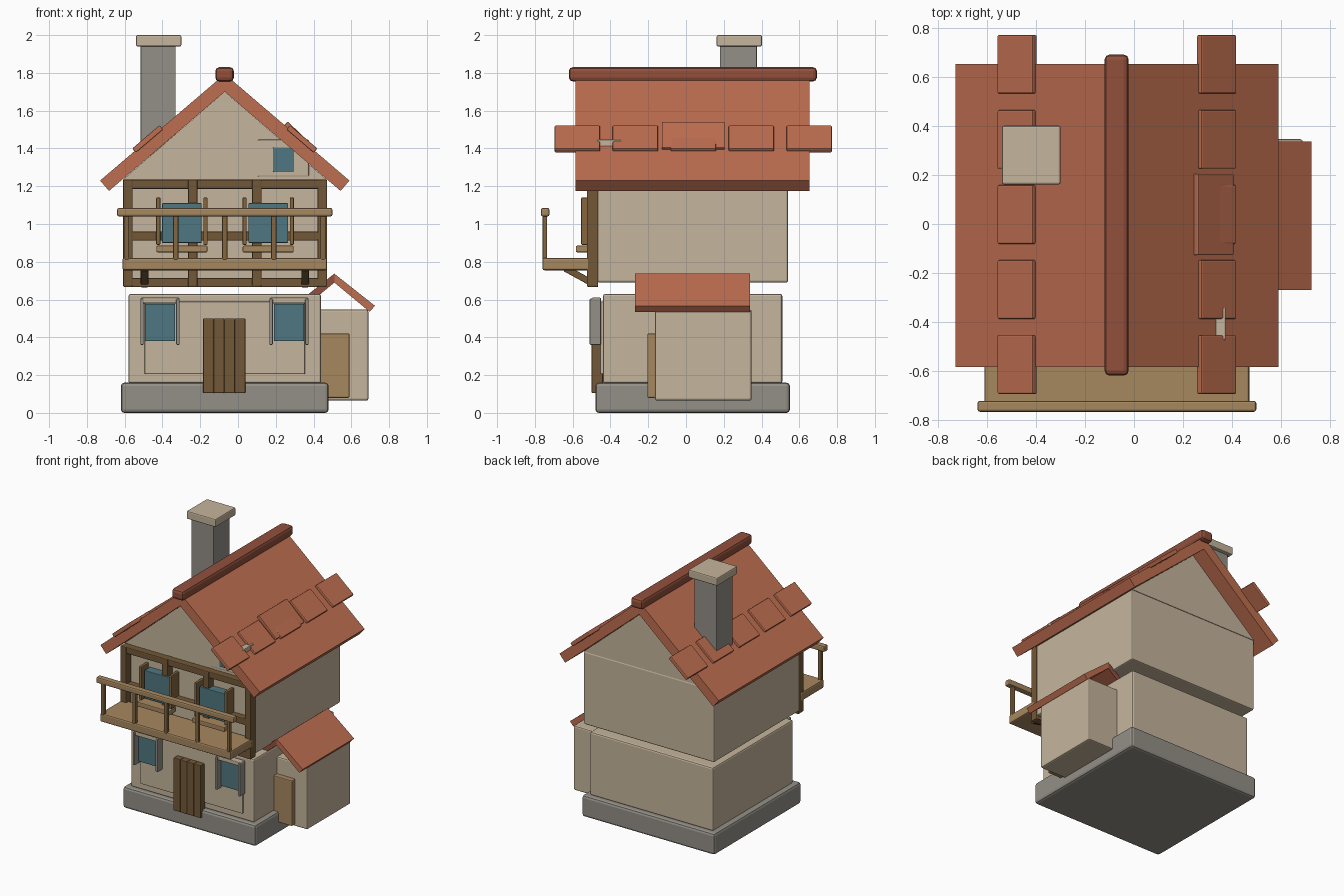
import bpy
import bmesh
import math
from mathutils import Matrix

cube = bpy.data.objects.get("Cube")
if cube:
    bpy.data.objects.remove(cube, do_unlink=True)


def material(name, *rgb):
    lin = [(c / 255 / 12.92) if c < 11 else ((c / 255 + 0.055) / 1.055) ** 2.4 for c in rgb]
    mat = bpy.data.materials.new(name)
    mat.use_nodes = True
    mat.diffuse_color = (*lin, 1)
    mat.node_tree.nodes["Principled BSDF"].inputs["Base Color"].default_value = (*lin, 1)
    return mat


PLASTER = material("plaster", 197, 181, 156)
STONE = material("stone", 148, 144, 135)
ROOF = material("roof_tile", 190, 110, 80)
RIDGE = material("dark_tile", 146, 80, 60)
TIMBER = material("dark_timber", 115, 88, 55)
WOOD = material("light_wood", 166, 135, 95)
POST = material("mid_wood", 132, 102, 64)
GLASS = material("glass", 78, 119, 129)


def finish(name, bm, mat, bevel):
    bmesh.ops.recalc_face_normals(bm, faces=bm.faces)
    mesh = bpy.data.meshes.new(name)
    bm.to_mesh(mesh)
    bm.free()
    mesh.materials.append(mat)
    obj = bpy.data.objects.new(name, mesh)
    bpy.context.collection.objects.link(obj)
    if bevel:
        mod = obj.modifiers.new("soft_edges", "BEVEL")
        mod.width = bevel
        mod.segments = 2
    return obj


def box(name, xs, ys, zs, mat, bevel=0.006, turn=0, axis="Y"):
    """Box between two limits on each axis, turned about its own centre."""
    bm = bmesh.new()
    bmesh.ops.create_cube(bm, size=1)
    spans = (xs, ys, zs)
    bm.transform(Matrix.Diagonal([b - a for a, b in spans] + [1]))
    bm.transform(Matrix.Rotation(turn, 4, axis))
    obj = finish(name, bm, mat, bevel)
    obj.location = [(a + b) / 2 for a, b in spans]
    return obj


def around(c, width):
    return (c - width / 2, c + width / 2)


def prism(name, profile, ys, mat):
    """Extrude an x-z outline along y."""
    bm = bmesh.new()
    face = bm.faces.new([bm.verts.new((x, ys[0], z)) for x, z in profile])
    out = bmesh.ops.extrude_face_region(bm, geom=[face])
    verts = [v for v in out["geom"] if isinstance(v, bmesh.types.BMVert)]
    bmesh.ops.translate(bm, verts=verts, vec=(0, ys[1] - ys[0], 0))
    return finish(name, bm, mat, 0)


CX = -0.07                       # centre line of the main house
SLOPE = math.atan(0.854)

# Main masses
box("foundation", (-0.62, 0.48), (-0.48, 0.55), (0, 0.16), STONE, 0.018)
box("ground_floor", (-0.58, 0.44), (-0.44, 0.51), (0.155, 0.63), PLASTER, 0.012)
box("front_panel", (-0.495, 0.355), (-0.455, -0.43), (0.205, 0.59), PLASTER)
box("upper_floor", (-0.61, 0.47), (-0.47, 0.54), (0.69, 1.237), PLASTER, 0.01)
prism("gable", [(-0.61, 1.235), (0.47, 1.235), (CX, 1.70)], (-0.47, 0.54), PLASTER)

# Main roof with ridge cap and raised tiles
for side, s in (("left", 1), ("right", -1)):
    prism(side + "_roof", [(CX, 1.70), (CX + s * 0.613, 1.175),
                           (CX + s * 0.66, 1.23), (CX, 1.794)], (-0.585, 0.655), ROOF)
    for i in range(5):
        box(f"{side}_roof_tile_{i + 1}", around(CX + s * 0.408, 0.19),
            around(-0.575 + i * 0.307, 0.24), around(1.45, 0.03), ROOF, 0.006, s * SLOPE)
box("ridge_cap", (-0.12, -0.022), (-0.62, 0.693), (1.755, 1.83), RIDGE, 0.02)

# Chimney
box("chimney", (-0.515, -0.33), (0.18, 0.375), (1.36, 1.95), STONE, 0.004)
box("chimney_cap", (-0.54, -0.30), (0.162, 0.402), (1.94, 2.0), PLASTER, 0.008)

# Small attic dormer sunk into the gable and roof
box("dormer", (0.105, 0.375), (-0.475, -0.34), (1.25, 1.447), PLASTER)
box("dormer_window", (0.185, 0.295), (-0.485, -0.465), (1.275, 1.405), GLASS, 0.004)
box("dormer_roof", around(0.325, 0.2), (-0.127, 0.205), around(1.463, 0.03), ROOF, 0.004, 0.76)

# Side annex
box("annex", (0.33, 0.69), (-0.165, 0.347), (0.065, 0.547), PLASTER, 0.01)
box("annex_door", (0.42, 0.59), (-0.205, -0.16), (0.08, 0.42), WOOD)
for side, s, mat in (("left", 1, ROOF), ("right", -1, RIDGE)):
    prism(f"annex_{side}_roof", [(0.51, 0.69), (0.51 + s * 0.187, 0.535),
                                 (0.51 + s * 0.215, 0.567), (0.51, 0.737)], (-0.27, 0.338), mat)

# Plank front door
for i in range(4):
    box(f"door_plank_{i + 1}", around(-0.157 + i * 0.056, 0.056),
        (-0.5, -0.44), (0.105, 0.5), TIMBER, 0.005)

# Ground-floor windows
for side, x in (("right", -0.413), ("left", 0.27)):
    box(f"lower_{side}_window", around(x, 0.16), (-0.475, -0.445), (0.38, 0.577), GLASS, 0.004)
    box(f"lower_{side}_lintel", around(x, 0.205), (-0.5, -0.45), (0.58, 0.61), PLASTER)
    for s in (-1, 1):
        box(f"lower_{side}_window_post", around(x + s * 0.095, 0.018),
            (-0.51, -0.45), (0.36, 0.605), STONE, 0.005)

# Upper windows
for side, x in (("right", -0.297), ("left", 0.16)):
    box(f"upper_{side}_window", around(x, 0.21), (-0.535, -0.46), (0.9, 1.11), GLASS, 0.004)
    box(f"upper_{side}_sill", around(x, 0.27), (-0.583, -0.5), (0.85, 0.885), WOOD)
    for s in (-1, 1):
        box(f"upper_{side}_window_post", around(x + s * 0.125, 0.022),
            (-0.555, -0.465), (0.89, 1.14), POST, 0.005)

# Timber framing on the upper front
for x in (-0.583, -0.24, 0.1, 0.447):
    box("timber_post", around(x, 0.05), (-0.525, -0.465), (0.668, 1.235), TIMBER)
for z in (0.69, 0.936, 1.21):
    box("timber_beam", (-0.605, 0.468), (-0.52, -0.465), around(z, 0.048), TIMBER)

# Balcony
box("balcony_floor", (-0.612, 0.472), (-0.76, -0.49), (0.755, 0.82), WOOD, 0.01)
box("balcony_rail", (-0.64, 0.5), (-0.768, -0.723), (1.04, 1.085), WOOD, 0.01)
for i in range(5):
    box(f"balustrade_post_{i + 1}", around(CX + (i - 2) * 0.26, 0.028),
        (-0.76, -0.735), (0.81, 1.05), POST)
for x in (-0.495, 0.355):
    box("balcony_bracket", around(x, 0.04), around(-0.56, 0.18),
        around(0.722, 0.035), TIMBER, 0.004, -0.5, "X")
